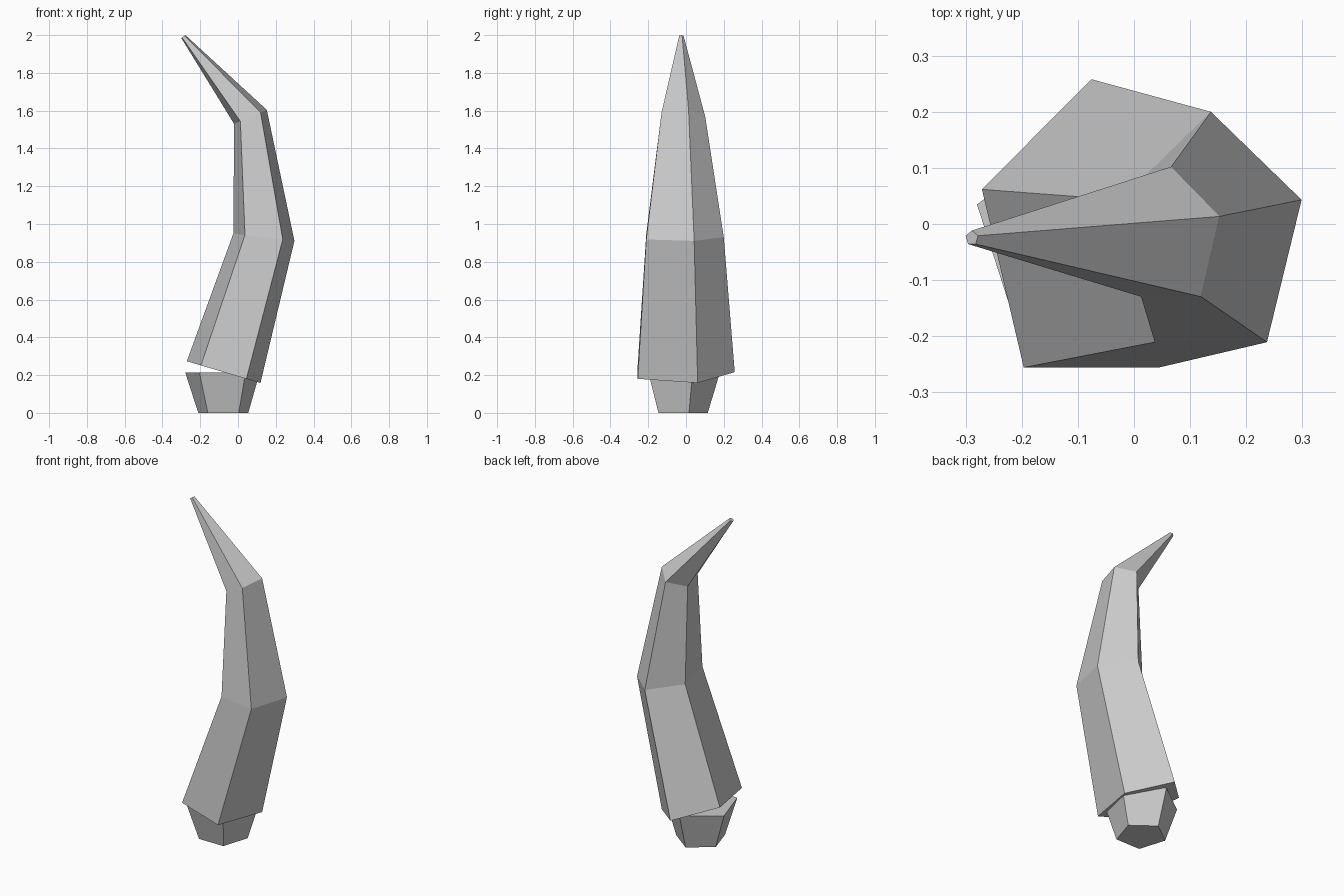
import bpy
import bmesh
from math import cos, sin, pi

if "Cube" in bpy.data.objects:
    bpy.data.objects.remove(bpy.data.objects["Cube"])

SIDES = 5


def ring(bm, cx, cy, z, sx, sy, slope):
    """Pentagon with one corner at the back, tilted along x by slope."""
    verts = []
    for i in range(SIDES):
        a = pi / 2 + 2 * pi * i / SIDES
        dx = sx * cos(a)
        verts.append(bm.verts.new((cx + dx, cy + sy * sin(a), z + slope * dx)))
    return verts


def loft(name, sections):
    """Skin a row of pentagon sections and cap both ends."""
    bm = bmesh.new()
    rings = [ring(bm, *s) for s in sections]
    for lo, hi in zip(rings, rings[1:]):
        for i in range(SIDES):
            j = (i + 1) % SIDES
            bm.faces.new((lo[i], lo[j], hi[j], hi[i]))
    bm.faces.new(rings[0][::-1])
    bm.faces.new(rings[-1])
    bmesh.ops.recalc_face_normals(bm, faces=bm.faces)
    mesh = bpy.data.meshes.new(name)
    bm.to_mesh(mesh)
    bm.free()
    obj = bpy.data.objects.new(name, mesh)
    bpy.context.collection.objects.link(obj)
    return obj


# Root plug: flares upward into the horn
loft("horn_root", [
    (-0.078, -0.029, 0.0, 0.139, 0.144, 0.0),
    (-0.082, -0.030, 0.215, 0.208, 0.210, 0.0),
])

# Curved horn: each section is cx, cy, z, x radius, y radius, tilt
loft("horn", [
    (-0.076, -0.026, 0.216, 0.205, 0.284, -0.295),
    (0.137, -0.027, 0.930, 0.170, 0.227, -0.12),
    (0.066, -0.026, 1.567, 0.091, 0.128, 0.43),
    (-0.289, -0.025, 1.992, 0.0116, 0.0133, 0.7),
])
